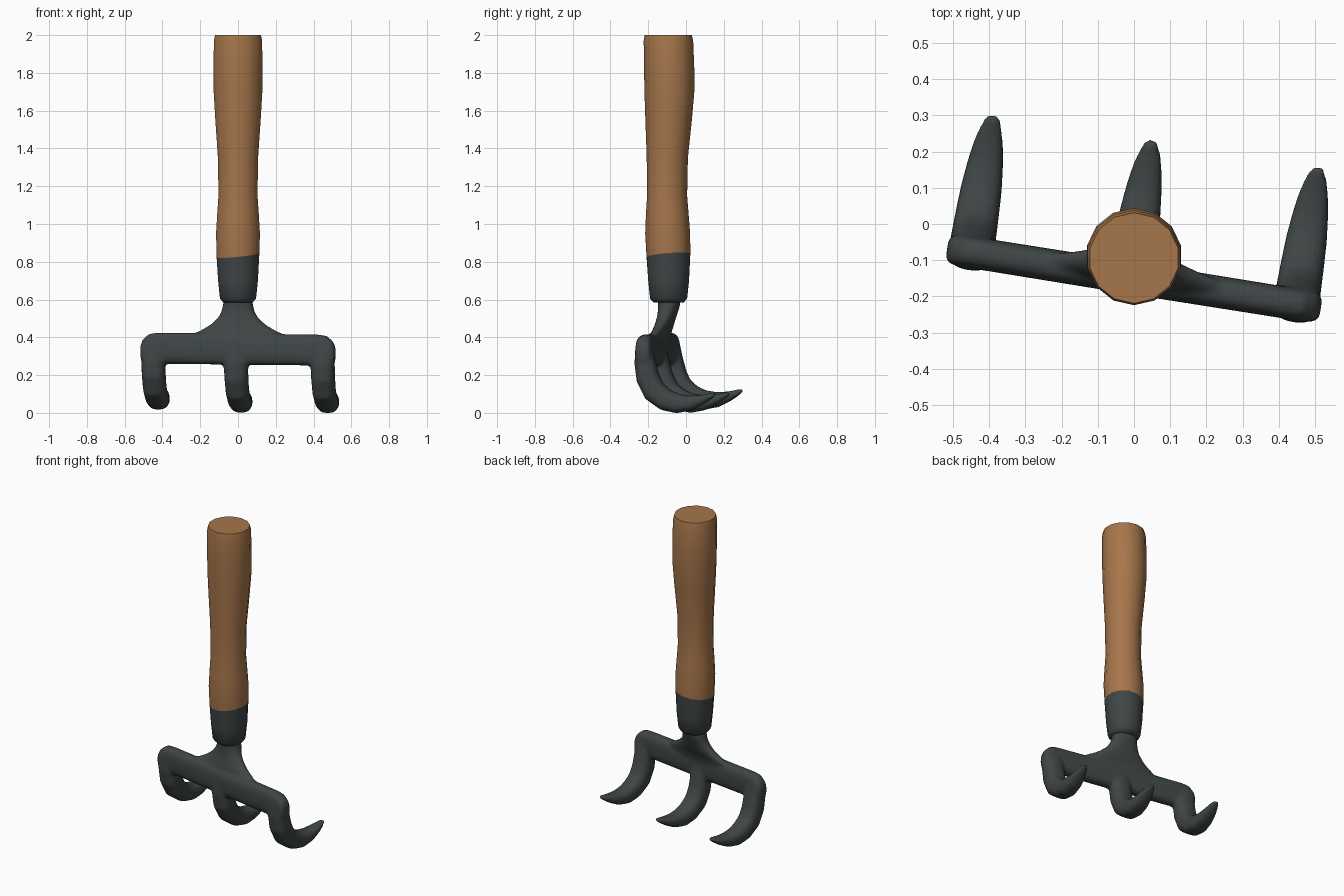
import bpy, bmesh, math
from mathutils import Vector, Matrix

if "Cube" in bpy.data.objects:
    bpy.data.objects.remove(bpy.data.objects["Cube"])


def material(name, rgb):
    m = bpy.data.materials.new(name)
    m.diffuse_color = (*rgb, 1)
    m.use_nodes = True
    m.node_tree.nodes["Principled BSDF"].inputs["Base Color"].default_value = m.diffuse_color
    return m


WOOD = material("warm wood", (0.38, 0.18, 0.07))
METAL = material("dark metal", (0.05, 0.06, 0.06))


def ring(c, a, b, n=14, power=2.0):
    """Superellipse around c with half-axis vectors a and b."""
    pts = []
    for i in range(n):
        t = 2 * math.pi * (i + 0.5) / n
        ct, st = math.cos(t), math.sin(t)
        e = 2 / power
        pts.append(Vector(c) + Vector(a) * math.copysign(abs(ct) ** e, ct)
                   + Vector(b) * math.copysign(abs(st) ** e, st))
    return pts


def loft(bm, rings):
    """Closed skin through a list of rings."""
    vs = [[bm.verts.new(p) for p in r] for r in rings]
    n = len(vs[0])
    faces = []
    for r0, r1 in zip(vs, vs[1:]):
        for i in range(n):
            j = (i + 1) % n
            faces.append(bm.faces.new((r0[i], r0[j], r1[j], r1[i])))
    faces.append(bm.faces.new(vs[0][::-1]))
    faces.append(bm.faces.new(vs[-1]))
    bmesh.ops.recalc_face_normals(bm, faces=faces)


def make(name, bm, mat):
    me = bpy.data.meshes.new(name)
    bm.to_mesh(me)
    bm.free()
    me.materials.append(mat)
    ob = bpy.data.objects.new(name, me)
    bpy.context.collection.objects.link(ob)
    bpy.ops.object.select_all(action='DESELECT')
    ob.select_set(True)
    bpy.context.view_layer.objects.active = ob
    return ob


def turned(name, profile, mat):
    """Round part from (z, centre y, radius, tilt) rows."""
    bm = bmesh.new()
    rings = []
    for z, y, r, tilt in profile:
        rings.append(ring((0, y, z), (r, 0, 0.1 * r * tilt), (0, r, 0.08 * r * tilt)))
    loft(bm, rings)
    make(name, bm, mat)
    bpy.ops.object.shade_smooth_by_angle(angle=math.radians(50))


# Wooden grip, with a slightly tilted lower edge
turned("handle", [(0.835, -0.093, 0.116, 1), (0.95, -0.097, 0.119, 0), (1.05, -0.099, 0.113, 0),
                  (1.15, -0.1, 0.106, 0), (1.35, -0.099, 0.109, 0), (1.55, -0.092, 0.123, 0),
                  (1.7, -0.088, 0.132, 0), (1.82, -0.089, 0.133, 0), (1.97, -0.093, 0.131, 0),
                  (2.0, -0.094, 0.125, 0)], WOOD)

# Metal socket, flush with the grip
turned("socket", [(0.585, -0.092, 0.08, 0), (0.605, -0.092, 0.098, 0), (0.7, -0.092, 0.108, 0),
                  (0.835, -0.093, 0.116, 1)], METAL)

# Fork head, built in local axes: x along the bar, y along the tines
bm = bmesh.new()

# Cross bar with rounded ends
bar = []
for x, hy, hz, dz in [(-0.522, 0.03, 0.03, -0.02), (-0.51, 0.04, 0.06, -0.015), (-0.475, 0.044, 0.08, -0.004),
                      (-0.43, 0.044, 0.082, 0), (0, 0.045, 0.083, 0), (0.43, 0.044, 0.082, 0),
                      (0.475, 0.044, 0.08, -0.004), (0.51, 0.04, 0.06, -0.015), (0.522, 0.03, 0.03, -0.02)]:
    bar.append(ring((x, 0, 0.338 + dz - 0.012 * x), (0, hy, 0), (0, 0, hz), 24, 2.8))
loft(bm, bar)

# Neck flaring out into the bar
neck = [(0.62, 0.057, 0.07, 0.06), (0.575, 0.06, 0.08, 0.058), (0.54, 0.055, 0.088, 0.053),
        (0.505, 0.046, 0.107, 0.048), (0.47, 0.036, 0.145, 0.045), (0.44, 0.025, 0.195, 0.042),
        (0.42, 0.018, 0.24, 0.038), (0.36, 0.005, 0.26, 0.036)]
loft(bm, [ring((-0.16 * y, y, z), (hx, 0, 0), (0, hy, 0), 24, 2.2) for z, y, hx, hy in neck])

# Three curved tines: (y, z, half thickness, half width)
TINE = [(0, 0.375, 0.035, 0.045), (0, 0.34, 0.046, 0.06), (0.005, 0.27, 0.056, 0.064),
        (0.02, 0.19, 0.062, 0.063), (0.055, 0.12, 0.062, 0.062), (0.115, 0.075, 0.058, 0.06),
        (0.18, 0.056, 0.051, 0.057), (0.25, 0.059, 0.039, 0.05), (0.31, 0.076, 0.026, 0.041),
        (0.35, 0.092, 0.017, 0.03), (0.383, 0.108, 0.010, 0.018)]
for x, lift in ((-0.455, 0.016), (-0.012, 0.0), (0.453, -0.002)):
    rings = []
    for i, (y, z, ht, hw) in enumerate(TINE):
        p, q = TINE[max(i - 1, 0)], TINE[min(i + 1, len(TINE) - 1)]
        d = Vector((0, q[0] - p[0], q[1] - p[1])).normalized()
        rings.append(ring((x, y, z + lift), (hw, 0, 0), Vector((0, -d.z, d.y)) * ht, 24, 2.6))
    loft(bm, rings)

bm.transform(Matrix.Translation((0, -0.15, 0)) @ Matrix.Rotation(math.radians(-9.1), 4, 'Z'))
head = make("fork_head", bm, METAL)

# Fuse the head parts and soften the joins
rm = head.modifiers.new("fuse", 'REMESH')
rm.mode = 'VOXEL'
rm.voxel_size = 0.009
rm.use_smooth_shade = True
sm = head.modifiers.new("soften", 'SMOOTH')
sm.factor = 0.5
sm.iterations = 10
for name in ("fuse", "soften"):
    bpy.ops.object.modifier_apply(modifier=name)
bpy.ops.object.shade_smooth()

# Rest the tines on the ground
low = min(v.co.z for v in head.data.vertices)
for v in head.data.vertices:
    if v.co.z < 0.3:
        v.co.z -= low * (0.3 - v.co.z) / 0.3
